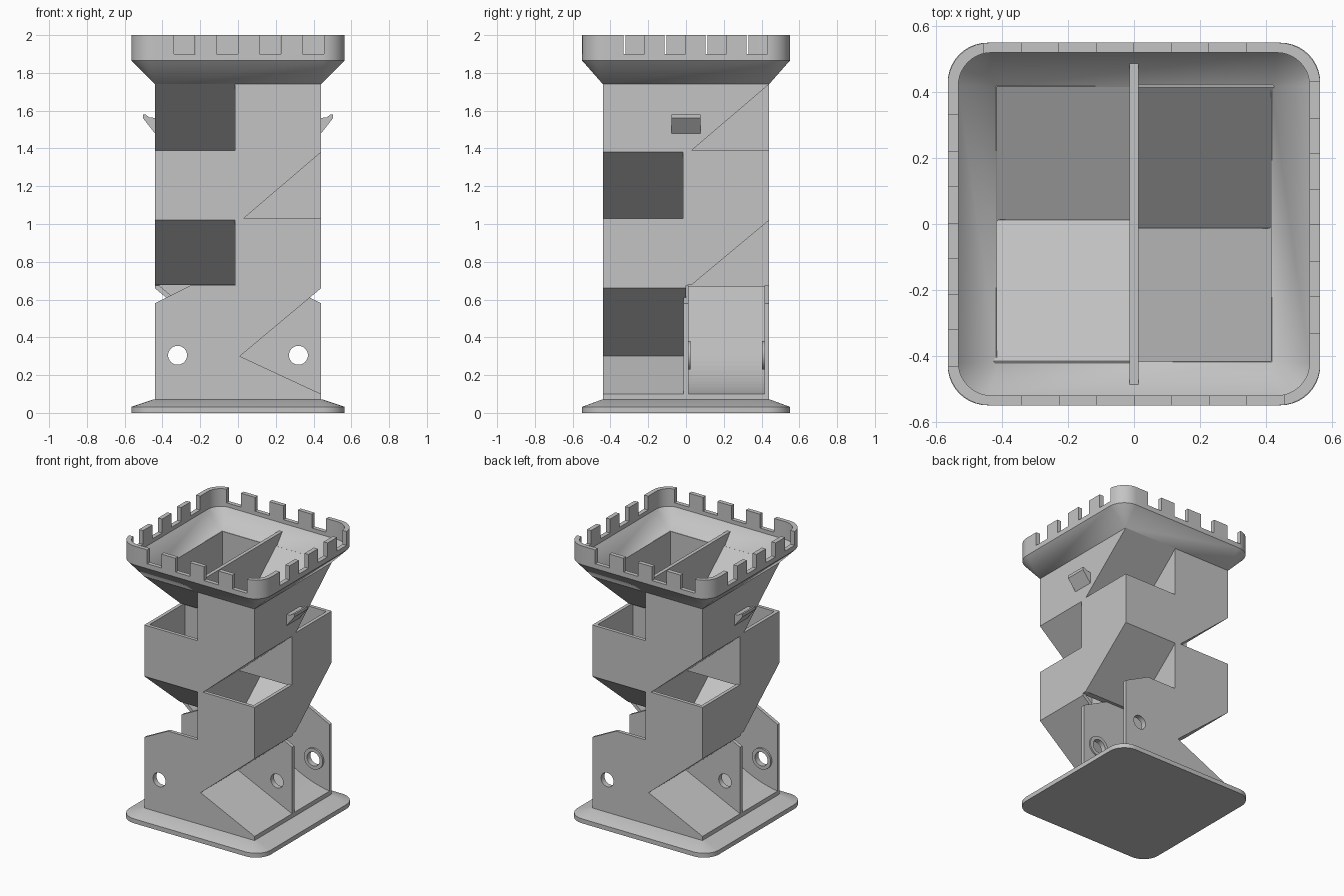
import bpy, bmesh, math

if "Cube" in bpy.data.objects:
    bpy.data.objects.remove(bpy.data.objects["Cube"])

grey = bpy.data.materials.new("stone_grey")
grey.diffuse_color = (0.55, 0.55, 0.55, 1)
grey.use_nodes = True
grey.node_tree.nodes["Principled BSDF"].inputs["Base Color"].default_value = grey.diffuse_color


def finish(name, bm):
    bmesh.ops.remove_doubles(bm, verts=bm.verts, dist=1e-5)
    bmesh.ops.recalc_face_normals(bm, faces=bm.faces)
    me = bpy.data.meshes.new(name)
    bm.to_mesh(me)
    bm.free()
    me.materials.append(grey)
    ob = bpy.data.objects.new(name, me)
    bpy.context.collection.objects.link(ob)
    return ob


def prism(name, axis, pts, a, b, turn=1):
    """Extrude a (horizontal, z) profile from a to b; turn=-1 spins it half a turn."""
    bm = bmesh.new()
    rings = []
    for d in (a, b):
        co = [(d, h, z) if axis == "x" else (h, d, z) for h, z in pts]
        rings.append([bm.verts.new((x * turn, y * turn, z)) for x, y, z in co])
    bm.faces.new(rings[0])
    bm.faces.new(rings[1][::-1])
    n = len(pts)
    for i in range(n):
        j = (i + 1) % n
        bm.faces.new((rings[0][i], rings[0][j], rings[1][j], rings[1][i]))
    return finish(name, bm)


def twins(names, axis, pts, a, b):
    return [prism(n, axis, pts, a, b, t) for n, t in zip(names, (1, -1))]


def rounded(hx, hy, r, z, seg=10):
    pts = []
    for k, (sx, sy) in enumerate(((1, 1), (-1, 1), (-1, -1), (1, -1))):
        for i in range(seg + 1):
            t = math.pi / 2 * (k + i / seg)
            pts.append((sx * (hx - r) + r * math.cos(t), sy * (hy - r) + r * math.sin(t), z))
    return pts


def loft(name, rings, closed=False):
    bm = bmesh.new()
    vs = [[bm.verts.new(p) for p in ring] for ring in rings]
    n = len(vs[0])
    for k in range(len(vs) if closed else len(vs) - 1):
        p, q = vs[k], vs[(k + 1) % len(vs)]
        for i in range(n):
            j = (i + 1) % n
            bm.faces.new((p[i], p[j], q[j], q[i]))
    if not closed:
        bm.faces.new(vs[0][::-1])
        bm.faces.new(vs[-1])
    ob = finish(name, bm)
    bpy.ops.object.select_all(action="DESELECT")
    ob.select_set(True)
    bpy.context.view_layer.objects.active = ob
    bpy.ops.object.shade_smooth_by_angle(angle=math.radians(25))
    return ob


def cut(ob, cutter):
    m = ob.modifiers.new("cut", "BOOLEAN")
    m.operation = "DIFFERENCE"
    m.solver = "EXACT"
    m.object = cutter


def cylinder_y(bm, x, y, z, r, depth):
    res = bmesh.ops.create_cone(bm, cap_ends=True, segments=40, radius1=r, radius2=r, depth=depth)
    for v in res["verts"]:
        v.co = (v.co.x + x, v.co.z + y, v.co.y + z)


# axle hole cutter
bm = bmesh.new()
for s in (-1, 1):
    cylinder_y(bm, s * 0.32, 0, 0.305, 0.05, 1.4)
axle_cutter = finish("axle_cutter", bm)
axle_cutter.hide_render = True
axle_cutter.hide_viewport = False
axle_cutter.display_type = "WIRE"

# base plate with sloped edge
loft("base_plate", [rounded(0.565, 0.55, 0.12, 0), rounded(0.565, 0.55, 0.12, 0.032),
                    rounded(0.45, 0.447, 0.02, 0.07)])

# front and back walls, stepped around the ramps
front = [(-.44, .05), (.44, .05), (.44, .1), (.01, .3), (.44, .66), (.44, 1.03), (.03, 1.03),
         (.44, 1.38), (.44, 1.745), (-.015, 1.745), (-.015, 1.39), (-.44, 1.39), (-.44, 1.02),
         (-.015, 1.02), (-.015, .675), (-.25, .675), (-.44, .58)]
for w in twins(("front_wall", "back_wall"), "y", front, -.44, -.415):
    cut(w, axle_cutter)

# right and left walls
side = [(-.44, .66), (0, .66), (0, .675), (.03, .678), (.44, 1.02), (.44, 1.39), (.03, 1.39),
        (.44, 1.74), (.44, 1.745), (-.44, 1.745), (-.44, 1.38), (-.015, 1.38), (-.015, 1.03),
        (-.44, 1.03)]
twins(("right_wall", "left_wall"), "x", side, .415, .44)
twins(("right_sill", "left_sill"), "x", [(-.44, .05), (.44, .05), (.44, .1), (-.44, .1)], .415, .44)

# ramps, turning a quarter at each level
def ramp(z0, z1):
    return [(-.012, z0), (.03, z0), (.44, z1), (.415, z1 + .013)]


twins(("top_ramp_right", "top_ramp_left"), "x", ramp(1.39, 1.74), 0, .44)
twins(("second_ramp_front", "second_ramp_back"), "y", ramp(1.03, 1.38), -.44, 0)
twins(("third_ramp_right", "third_ramp_left"), "x", ramp(.678, 1.02), 0, .44)
low = [(-.012, .3), (.01, .3), (.44, .66), (.415, .673)]
twins(("low_ramp_front", "low_ramp_back"), "y", low, -.44, 0)

# exit chute: curved on one side, flat slope on the other
curve = []
for i in range(13):
    t = i / 12
    curve.append((-.012 * (1 - t) ** 2 - .4 * t * (1 - t) - .44 * t * t,
                  .3 * (1 - t) ** 2 + .27 * t * (1 - t) + .1 * t * t))
chute = [(-.44, .05), (.44, .05), (.44, .1), (.01, .3)] + curve
twins(("exit_chute_front", "exit_chute_back"), "y", chute, -.43, 0)

# crossing dividers between lanes
bottom = prism("bottom_divider", "y", [(-.44, .05), (.44, .05), (.44, .58), (.25, .675),
                                       (-.25, .675), (-.44, .58)], -.013, .013)
cut(bottom, axle_cutter)
prism("third_divider", "x", [(-.42, .67), (.42, .67), (.42, 1.03), (-.42, 1.03)], -.013, .013)
prism("second_divider", "y", [(-.42, 1.02), (.42, 1.02), (.42, 1.39), (-.42, 1.39)], -.013, .013)
prism("top_divider", "x", [(-.42, 1.38), (.42, 1.38), (.42, 1.74), (.495, 1.82), (.495, 1.83),
                           (-.495, 1.83), (-.495, 1.82), (-.42, 1.74)], -.013, .013)

# raised rings around the axle holes
for s, label in ((1, "back"), (-1, "front")):
    for y, where in ((.0165, "inner"), (.409, "outer")):
        bm = bmesh.new()
        cylinder_y(bm, s * .32, s * y, .305, .075, .015)
        cut(finish(f"axle_ring_{label}_{where}", bm), axle_cutter)

# side hooks
hook = [(.43, 1.47), (.44, 1.48), (.503, 1.56), (.503, 1.58), (.49, 1.58), (.47, 1.565), (.43, 1.56)]
twins(("hook_right", "hook_left"), "y", hook, -.076, .076)

# flared funnel with parapet
funnel = loft("funnel_parapet", [
    rounded(.44, .44, 0, 1.74), rounded(.565, .55, .125, 1.865), rounded(.565, .55, .125, 2),
    rounded(.533, .52, .1, 2), rounded(.533, .52, .1, 1.872), rounded(.415, .415, 0, 1.74)],
    closed=True)

# battlement gaps
bm = bmesh.new()
def gap_box(x0, x1, y0, y1):
    res = bmesh.ops.create_cube(bm, size=1)
    for v in res["verts"]:
        v.co = ((x0 + x1) / 2 + v.co.x * (x1 - x0), (y0 + y1) / 2 + v.co.y * (y1 - y0),
                2 + v.co.z * .2)


for i in range(4):
    a, b = -.34 + .227 * i, -.226 + .227 * i
    c, d = -.33 + .217 * i, -.22 + .217 * i
    gap_box(a, b, -.62, -.49)
    gap_box(-b, -a, .49, .62)
    gap_box(.5, .62, c, d)
    gap_box(-.62, -.5, -d, -c)
gaps = finish("battlement_cutter", bm)
gaps.hide_render = True
gaps.display_type = "WIRE"
cut(funnel, gaps)
